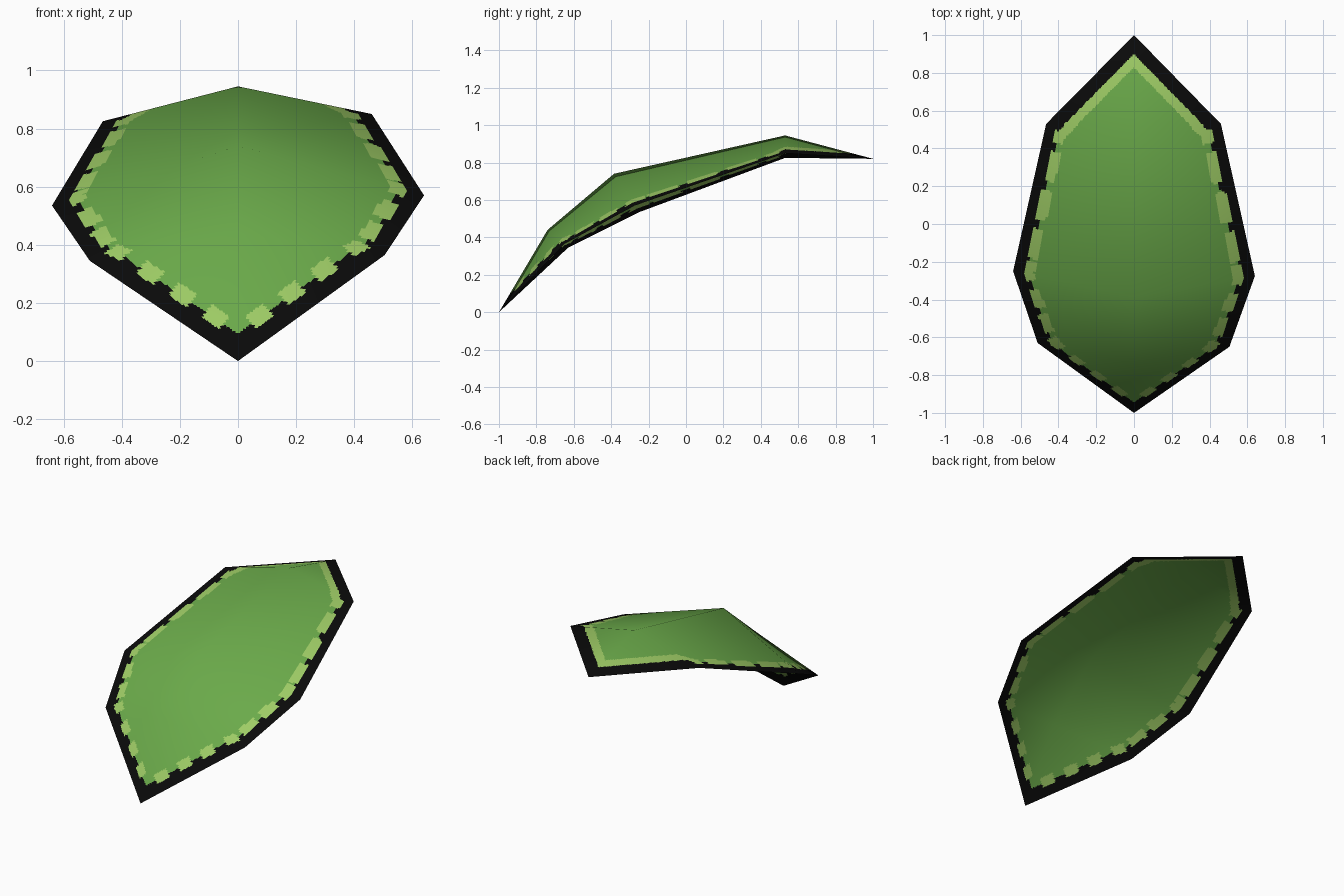
import bpy, bmesh
from mathutils import Vector
from mathutils.geometry import intersect_point_line

if "Cube" in bpy.data.objects:
    bpy.data.objects.remove(bpy.data.objects["Cube"])

# Control points from the front tip to the back tip: midrib and both rims
FRONT, BACK = Vector((0, -1, 0)), Vector((0, 1, 0.82))
SPINE = [FRONT, Vector((0, -0.74, 0.44)), Vector((0, -0.385, 0.74)), Vector((0, 0.53, 0.945)), BACK]
LEFT = [FRONT, Vector((-0.51, -0.63, 0.345)), Vector((-0.64, -0.25, 0.535)), Vector((-0.465, 0.53, 0.825)), BACK]
RIGHT = [FRONT, Vector((0.505, -0.65, 0.365)), Vector((0.64, -0.275, 0.57)), Vector((0.46, 0.53, 0.85)), BACK]
ROWS = [50, 36, 80, 50]     # fine rows in each section
HALF = 44                   # fine columns on each half

# Rim spots for each rim section: (centres along the section, half length)
SPOTS = [((0.26, 0.48, 0.70, 0.93), 0.06),
         ((0.25, 0.60, 0.98), 0.13),
         ((0.0, 0.22, 0.48, 0.74, 1.0), 0.10),
         ((0.5,), 1.0)]


def flat_material(name, rgb):
    mat = bpy.data.materials.new(name)
    mat.diffuse_color = (*rgb, 1)
    mat.use_nodes = True
    mat.node_tree.nodes["Principled BSDF"].inputs["Base Color"].default_value = mat.diffuse_color
    return mat


def coarse_normals():
    """Smooth normals of the low-poly leaf, for spine, left and right points."""
    bm = bmesh.new()
    tips = [bm.verts.new(FRONT), bm.verts.new(BACK)]
    cols = [[tips[0]] + [bm.verts.new(p) for p in c[1:-1]] + [tips[1]] for c in (SPINE, LEFT, RIGHT)]
    for a, b in ((cols[1], cols[0]), (cols[0], cols[2])):
        for i in range(4):
            bm.faces.new(list(dict.fromkeys([a[i], b[i], b[i + 1], a[i + 1]])))
    bm.normal_update()
    result = [[v.normal.copy() for v in c] for c in cols]
    bm.free()
    return result


def paint(p):
    """Material index from the distance to the rim and the place along it."""
    rim = LEFT if p.x < 0 else RIGHT
    best = None
    for i in range(4):
        q, t = intersect_point_line(p, rim[i], rim[i + 1])
        t = min(max(t, 0), 1)
        d = (p - rim[i].lerp(rim[i + 1], t)).length
        if best is None or d < best[0]:
            best = (d, i, t)
    d, i, t = best
    centres, half = SPOTS[i]
    if any(abs(t - c) < half for c in centres):
        black, light = (0.075, 0.127) if i == 3 else (0.056, 0.115)
    else:
        black, light = 0.08, 0
    return 0 if d < black else 1 if d < light else 2


# Fine grid over the leaf, keeping the low-poly shape and its soft normals
ns, nl, nr = coarse_normals()
verts, normals, grid = [], [], []
for i, count in enumerate(ROWS):
    for k in range(count + (i == 3)):
        u = k / count
        mix = lambda c: c[i].lerp(c[i + 1], u)
        row = []
        tip = (i == 0 and k == 0) or (i == 3 and k == count)
        for j in range(-HALF, HALF + 1):
            if tip and row:
                row.append(row[0])
                continue
            v = abs(j) / HALF
            rim, rim_n = (LEFT, nl) if j < 0 else (RIGHT, nr)
            row.append(len(verts))
            verts.append(mix(SPINE).lerp(mix(rim), v))
            normals.append(mix(ns).lerp(mix(rim_n), v).normalized())
        grid.append(row)

faces = []
for a, b in zip(grid, grid[1:]):
    for j in range(2 * HALF):
        faces.append(list(dict.fromkeys([a[j], a[j + 1], b[j + 1], b[j]])))

# Leaf blade with its painted rim
mesh = bpy.data.meshes.new("leaf_blade")
mesh.from_pydata(verts, [], faces)
for mat in (flat_material("black_rim", (0.003, 0.003, 0.003)),
            flat_material("light_green", (0.34, 0.60, 0.13)),
            flat_material("leaf_green", (0.145, 0.40, 0.068))):
    mesh.materials.append(mat)
for poly in mesh.polygons:
    poly.use_smooth = True
    poly.material_index = paint(poly.center)
mesh.update()
mesh.normals_split_custom_set_from_vertices(normals)
leaf = bpy.data.objects.new("leaf_blade", mesh)
bpy.context.collection.objects.link(leaf)
